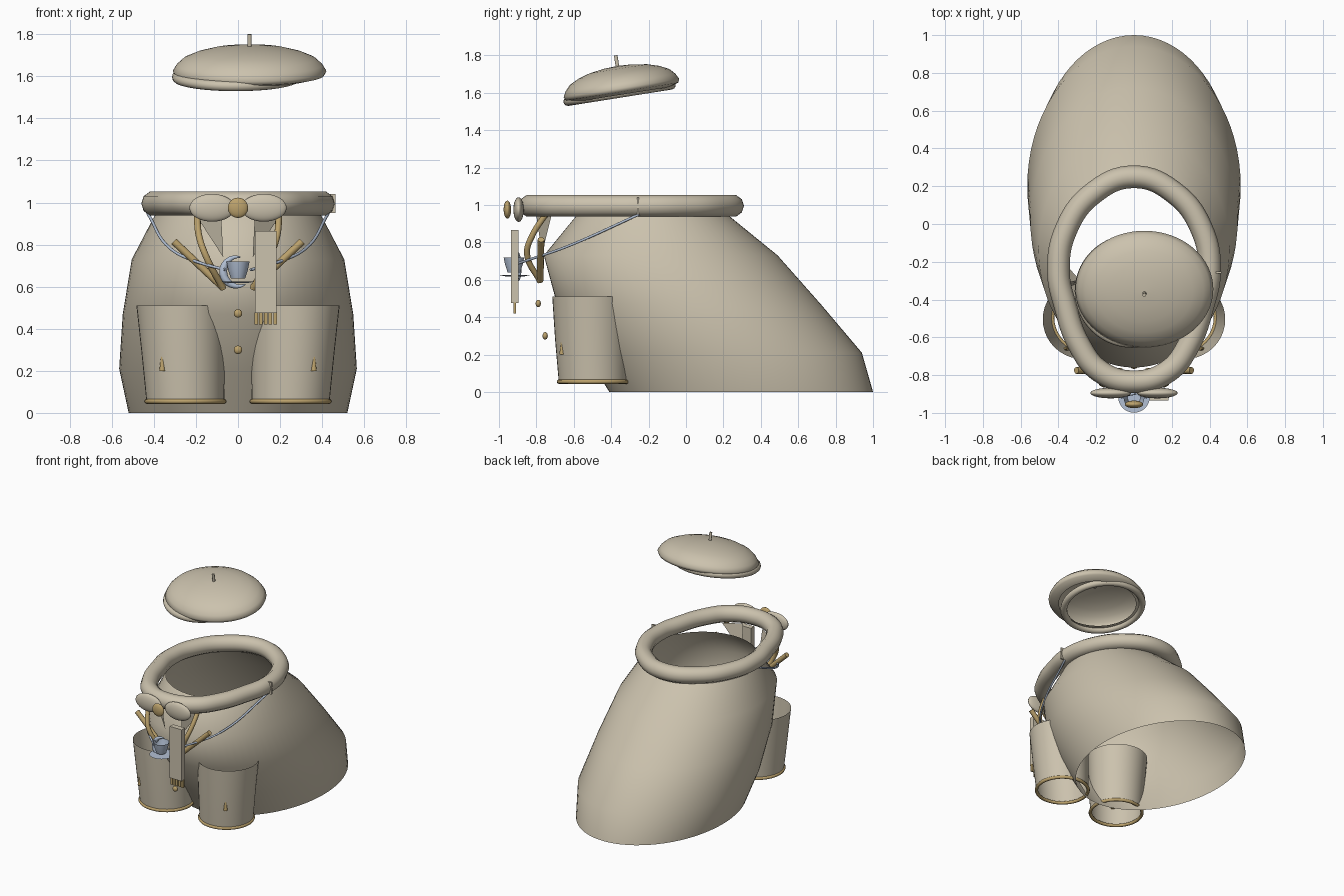
import bpy, bmesh, math
from mathutils import Vector

if "Cube" in bpy.data.objects:
    bpy.data.objects.remove(bpy.data.objects["Cube"])


def material(name, rgb):
    m = bpy.data.materials.new(name)
    m.diffuse_color = (*rgb, 1)
    m.use_nodes = True
    m.node_tree.nodes["Principled BSDF"].inputs["Base Color"].default_value = m.diffuse_color
    return m


CLOTH = material("beige cloth", (0.60, 0.54, 0.42))
TAN = material("golden tan", (0.50, 0.36, 0.15))
BLUE = material("pale blue grey", (0.45, 0.53, 0.66))


def finish(obj, name, mat, angle=40):
    obj.name = name
    obj.data.materials.clear()
    obj.data.materials.append(mat)
    bpy.ops.object.select_all(action='DESELECT')
    obj.select_set(True)
    bpy.context.view_layer.objects.active = obj
    bpy.ops.object.shade_smooth_by_angle(angle=math.radians(angle))
    return obj


def loft(name, rings, mat, n=64, angle=60, bottom=False, top=False):
    """Skin elliptical rings given as (cx, cy, z, rx, ry), bottom to top."""
    bm = bmesh.new()
    rows = [[bm.verts.new((cx + rx * math.cos(2 * math.pi * i / n),
                           cy + ry * math.sin(2 * math.pi * i / n), z))
             for i in range(n)] for cx, cy, z, rx, ry in rings]
    for a, b in zip(rows, rows[1:]):
        for i in range(n):
            j = (i + 1) % n
            bm.faces.new((a[i], a[j], b[j], b[i]))
    if bottom:
        bm.faces.new(rows[0][::-1])
    if top:
        bm.faces.new(rows[-1])
    me = bpy.data.meshes.new(name)
    bm.to_mesh(me)
    bm.free()
    obj = bpy.data.objects.new(name, me)
    bpy.context.collection.objects.link(obj)
    return finish(obj, name, mat, angle)


def tube(name, pts, r, mat, cyclic=False, radii=None, smooth=True):
    """Round tube along a path, turned into a mesh."""
    cu = bpy.data.curves.new(name, 'CURVE')
    cu.dimensions = '3D'
    cu.bevel_depth = r
    cu.bevel_resolution = 3
    cu.use_fill_caps = not cyclic
    cu.resolution_u = 8
    sp = cu.splines.new('BEZIER' if smooth else 'POLY')
    points = sp.bezier_points if smooth else sp.points
    points.add(len(pts) - 1)
    for i, (p, co) in enumerate(zip(points, pts)):
        if smooth:
            p.co = co
            p.handle_left_type = p.handle_right_type = 'AUTO'
        else:
            p.co = (*co, 1)
        p.radius = radii[i] if radii else 1
    sp.use_cyclic_u = cyclic
    obj = bpy.data.objects.new(name, cu)
    bpy.context.collection.objects.link(obj)
    bpy.ops.object.select_all(action='DESELECT')
    obj.select_set(True)
    bpy.context.view_layer.objects.active = obj
    bpy.ops.object.convert(target='MESH')
    return finish(bpy.context.object, name, mat, 50)


def ball(name, loc, scale, mat):
    bpy.ops.mesh.primitive_uv_sphere_add(segments=28, ring_count=16, location=loc)
    obj = bpy.context.object
    obj.scale = scale
    return finish(obj, name, mat, 60)


def box(name, lo, hi, mat):
    lo, hi = Vector(lo), Vector(hi)
    bpy.ops.mesh.primitive_cube_add(size=1, location=(lo + hi) / 2)
    obj = bpy.context.object
    obj.scale = hi - lo
    return finish(obj, name, mat, 30)


# Leaning open coat body
loft("coat_body", [(0, 0.295, 0, 0.52, 0.705), (0, 0.20, 0.21, 0.565, 0.74),
                   (0, 0.015, 0.47, 0.548, 0.705), (0, -0.135, 0.73, 0.505, 0.625),
                   (0, -0.18, 0.95, 0.39, 0.40)], CLOTH, 72)

# Egg-shaped padded collar
half = [(0.22, 0.16), (0.36, -0.03), (0.40, -0.25), (0.365, -0.43), (0.29, -0.64), (0.18, -0.78)]
path = [(0, 0.25)] + half + [(0, -0.835)] + [(-x, y) for x, y in half[::-1]]
tube("collar", [(x, y, 0.995) for x, y in path], 0.06, CLOTH, cyclic=True)

# Bow in front of the collar
ball("bow_knot", (0, -0.955, 0.975), (0.048, 0.02, 0.048), TAN)

for s, side in ((-1, "left"), (1, "right")):
    ball("bow_loop_" + side, (s * 0.123, -0.895, 0.975), (0.108, 0.028, 0.066), CLOTH)

    # Open trouser leg with cuff and small spike
    loft("leg_" + side, [(s * 0.25, -0.495, 0.05, 0.185, 0.185),
                         (s * 0.26, -0.502, 0.28, 0.198, 0.198),
                         (s * 0.27, -0.505, 0.51, 0.213, 0.21)], CLOTH, 40)
    bpy.ops.mesh.primitive_torus_add(location=(s * 0.25, -0.495, 0.055), major_radius=0.184,
                                     minor_radius=0.012, major_segments=40, minor_segments=8)
    finish(bpy.context.object, "cuff_" + side, TAN, 60)
    bpy.ops.mesh.primitive_cone_add(vertices=12, radius1=0.014, radius2=0.001, depth=0.12,
                                    location=(s * 0.36, -0.663, 0.26))
    finish(bpy.context.object, "spike_" + side, TAN)

    # Folded lapel
    me = bpy.data.meshes.new("lapel")
    me.from_pydata([(s * 0.2, -0.72, 0.94), (s * 0.08, -0.80, 0.94), (s * 0.07, -0.77, 0.74)],
                   [], [(0, 1, 2) if s < 0 else (0, 2, 1)])
    lapel = bpy.data.objects.new("lapel", me)
    bpy.context.collection.objects.link(lapel)
    finish(lapel, "lapel_" + side, CLOTH)

    # Curved strap, straight rod and thin cord on the chest
    tube("strap_" + side, [(s * 0.195, -0.75, 0.95), (s * 0.185, -0.82, 0.84),
                           (s * 0.15, -0.85, 0.74), (s * 0.07, -0.78, 0.59)], 0.016, TAN)
    tube("rod_" + side, [(s * 0.305, -0.775, 0.815), (s * 0.07, -0.78, 0.595)],
         0.018, TAN, smooth=False)
    tube("cord_" + side, [(s * 0.43, -0.25, 0.95), (s * 0.32, -0.63, 0.78),
                          (s * 0.20, -0.80, 0.72), (s * 0.06, -0.92, 0.68)], 0.007, BLUE)
    # Seam on the collar where the cord starts
    if s > 0:
        box("collar_clasp", (0.40, -0.262, 0.95), (0.464, -0.252, 1.04), CLOTH)

# Cup, saucer and crescent
loft("cup", [(0, -0.92, 0.64, 0.034, 0.034), (0, -0.92, 0.68, 0.047, 0.047),
             (0, -0.92, 0.72, 0.055, 0.055)], BLUE, 28, bottom=True)
loft("saucer", [(0, -0.915, 0.618, 0.05, 0.05), (0, -0.915, 0.625, 0.084, 0.084)],
     BLUE, 32, angle=30, bottom=True, top=True)
arc = [math.radians(80 + 22 * i) for i in range(11)]
tube("crescent", [(0.07 * math.cos(a), -0.90, 0.672 + 0.07 * math.sin(a)) for a in arc],
     0.02, BLUE, radii=[0.15 + 0.85 * math.sin(math.pi * i / 10) for i in range(11)])

# Hanging scarf end with fringe
box("scarf_tail", (0.082, -0.935, 0.475), (0.182, -0.895, 0.865), CLOTH)
for i in range(5):
    x = 0.078 + i * 0.0225
    box("fringe_%d" % i, (x, -0.922, 0.42), (x + 0.017, -0.908, 0.478), TAN)

# Coat buttons
for y, z in ((-0.79, 0.473), (-0.753, 0.30)):
    ball("button", (0, y, z), (0.02, 0.014, 0.02), TAN)

# Tilted cap: dome with rolled-in lip, band and stalk
profile = [(0.80, -0.035), (0.97, -0.02), (1, 0), (0.95, 0.03), (0.86, 0.06),
           (0.70, 0.085), (0.5, 0.104), (0.25, 0.116), (0.02, 0.12)]
dome = loft("cap_dome", [(0, 0, z, 0.365 * r, 0.313 * r) for r, z in profile],
            CLOTH, 64, top=True)
dome.location = (0.055, -0.345, 1.625)
bpy.ops.mesh.primitive_torus_add(location=(-0.01, -0.355, 1.597), major_radius=0.28,
                                 minor_radius=0.024, major_segments=56, minor_segments=12)
band = finish(bpy.context.object, "cap_band", CLOTH, 60)
for part in (dome, band):
    part.rotation_euler = (math.radians(9), 0, 0)
tube("cap_stalk", [(0.055, -0.365, 1.73), (0.055, -0.376, 1.80)], 0.01, CLOTH, smooth=False)
